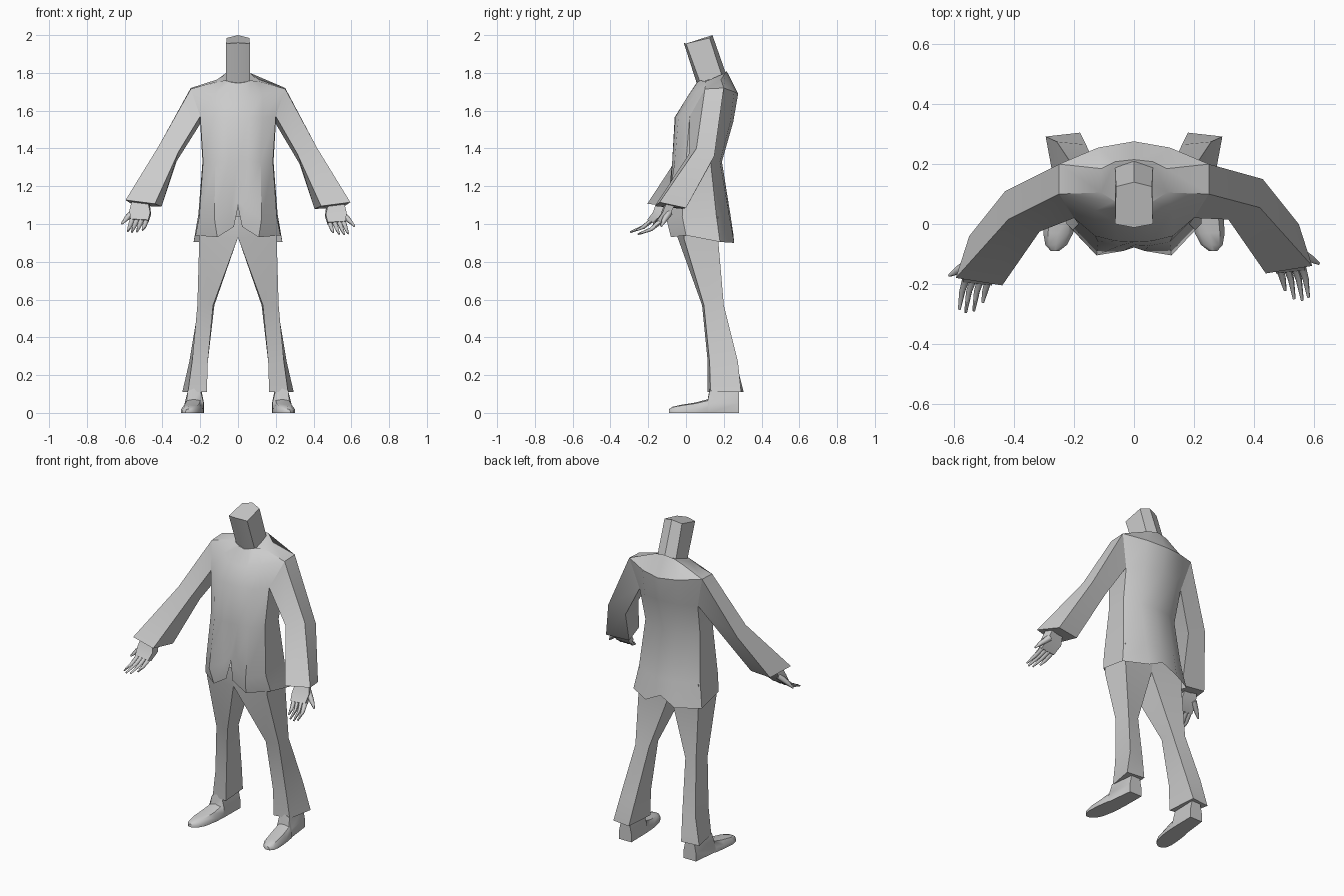
import bpy, bmesh, math
from mathutils import Vector

GREY = bpy.data.materials.new("light grey")
GREY.diffuse_color = (0.6, 0.6, 0.6, 1)


def finish(name, bm, angle=35):
    bmesh.ops.recalc_face_normals(bm, faces=bm.faces)
    me = bpy.data.meshes.new(name)
    bm.to_mesh(me)
    bm.free()
    me.materials.append(GREY)
    ob = bpy.data.objects.new(name, me)
    bpy.context.collection.objects.link(ob)
    bpy.ops.object.select_all(action='DESELECT')
    ob.select_set(True)
    bpy.context.view_layer.objects.active = ob
    bpy.ops.object.shade_smooth_by_angle(angle=math.radians(angle))
    return ob


def loft(bm, rings, start=True, end=True):
    """Skin a list of equal-length closed rings."""
    vs = [[bm.verts.new(p) for p in r] for r in rings]
    n = len(vs[0])
    for a, b in zip(vs, vs[1:]):
        for i in range(n):
            j = (i + 1) % n
            bm.faces.new((a[i], a[j], b[j], b[i]))
    if start:
        bm.faces.new(vs[0][::-1])
    if end:
        bm.faces.new(vs[-1])


def mirrored(half):
    """Full ring from a half ring that starts and ends on x = 0."""
    return half + [(-x, y, z) for x, y, z in half[-2:0:-1]]


def tube(bm, path, radii, sides=6):
    pts = [Vector(p) for p in path]
    rings = []
    for i, p in enumerate(pts):
        d = (pts[min(i + 1, len(pts) - 1)] - pts[max(i - 1, 0)]).normalized()
        u = d.cross(Vector((1, 0, 0.3))).normalized()
        w = d.cross(u)
        rings.append([p + radii[i] * (math.cos(t) * u + math.sin(t) * w)
                      for t in (2 * math.pi * k / sides for k in range(sides))])
    loft(bm, rings)


# Jacket: half rings run front centre -> side -> back centre, hem to collar
jacket = [
    [(0, -.07, 1.09), (.022, -.085, .985), (.11, -.08, .93), (.225, .0, .94),
     (.235, .18, .905), (.1, .255, .90), (0, .25, .95)],
    [(0, -.078, 1.13), (.035, -.09, 1.08), (.125, -.105, 1.03), (.205, -.02, 1.04),
     (.21, .16, 1.05), (.1, .228, 1.05), (0, .235, 1.05)],
    [(0, -.07, 1.33), (.05, -.073, 1.33), (.12, -.06, 1.33), (.185, .0, 1.33),
     (.188, .13, 1.33), (.1, .18, 1.33), (0, .19, 1.33)],
    [(0, -.06, 1.565), (.06, -.057, 1.565), (.13, -.04, 1.565), (.2, .02, 1.57),
     (.2, .17, 1.53), (.12, .235, 1.54), (0, .25, 1.54)],
    [(0, .0, 1.66), (.06, .005, 1.67), (.13, .045, 1.685), (.25, .10, 1.715),
     (.25, .20, 1.72), (.12, .255, 1.70), (0, .276, 1.69)],
    [(0, .055, 1.745), (.035, .06, 1.75), (.065, .075, 1.76), (.11, .105, 1.755),
     (.11, .185, 1.765), (.063, .208, 1.80), (0, .215, 1.81)],
]
bm = bmesh.new()
loft(bm, [mirrored(r) for r in jacket], start=False)
finish("jacket", bm)

# Neck post leaning forward
neck = [
    [(0, .06, 1.735), (.063, .075, 1.75), (.063, .19, 1.785), (0, .21, 1.80)],
    [(0, -.012, 1.96), (.063, .0, 1.955), (.06, .125, 1.985), (0, .14, 2.0)],
]
bm = bmesh.new()
loft(bm, [mirrored(r) for r in neck])
finish("neck", bm)

# Arm rings: back outer, front outer, front inner, back inner
sleeve = [
    [(.25, .20, 1.72), (.25, .10, 1.715), (.2, .02, 1.57), (.2, .17, 1.53)],
    [(.43, .15, 1.36), (.42, .055, 1.40), (.315, .015, 1.37), (.325, .13, 1.32)],
    [(.55, .0, 1.085), (.595, -.14, 1.115), (.44, -.165, 1.095), (.405, -.02, 1.08)],
]
palm = [
    [(.54, -.05, 1.12), (.56, -.10, 1.12), (.48, -.11, 1.12), (.47, -.06, 1.12)],
    [(.56, -.085, 1.05), (.575, -.125, 1.06), (.465, -.135, 1.05), (.46, -.09, 1.04)],
    [(.57, -.13, 1.0), (.57, -.155, 1.015), (.475, -.165, 1.01), (.475, -.135, .995)],
]
fingers = [  # knuckle x, tip x, tip y, tip z
    (.485, .505, -.222, .955), (.51, .535, -.25, .947),
    (.535, .562, -.255, .945), (.56, .583, -.245, .95)]

# Leg rings: front outer, front inner, back inner, back outer
leg = [
    [(.205, -.01, 1.04), (0, -.05, 1.04), (0, .17, 1.04), (.205, .17, 1.04)],
    [(.205, -.01, .92), (0, -.045, .93), (0, .155, .93), (.205, .17, .92)],
    [(.215, .095, .57), (.132, .085, .57), (.125, .185, .57), (.208, .2, .57)],
    [(.243, .125, .27), (.16, .115, .27), (.16, .265, .27), (.258, .275, .27)],
    [(.265, .13, .11), (.165, .115, .11), (.18, .305, .11), (.295, .292, .11)],
]
shoe = [  # y, centre x, half width, top z
    (.28, .222, .042, .13), (.125, .232, .05, .13), (.115, .235, .052, .072),
    (.05, .242, .055, .055), (-.03, .253, .05, .042), (-.07, .26, .036, .033),
    (-.09, .264, .014, .02)]

for side, label in ((1, "right"), (-1, "left")):
    # the left forearm is held a little further forward
    shift = (0, 0, 0) if side == 1 else (0, -.04, .012)

    def place(p, s=(0, 0, 0)):
        return (side * (p[0] + s[0]), p[1] + s[1], p[2] + s[2])

    # sleeve
    bm = bmesh.new()
    loft(bm, [[place(p, shift if i else (0, 0, 0)) for p in r]
              for i, r in enumerate(sleeve)], start=False)
    finish(label + "_sleeve", bm)

    # hand: palm, four fingers and an outward thumb
    bm = bmesh.new()
    loft(bm, [[place(p, shift) for p in r] for r in palm])
    for kx, tx, ty, tz in fingers:
        path = [(kx, -.14, 1.01), ((kx + tx) / 2 + .002, -.185, .972), (tx, ty, tz)]
        tube(bm, [place(p, shift) for p in path], [.014, .0105, .005])
    thumb = [(.545, -.09, 1.06), (.588, -.115, 1.02), (.617, -.132, .988)]
    tube(bm, [place(p, shift) for p in thumb], [.02, .014, .005])
    finish(label + "_hand", bm, 60)

    # trouser leg
    bm = bmesh.new()
    loft(bm, [[place(p) for p in r] for r in leg])
    finish(label + "_trouser_leg", bm)

    # shoe
    bm = bmesh.new()
    rings = []
    for y, c, w, t in shoe:
        prof = [(-w, 0), (-w, .4 * t), (-.68 * w, .9 * t), (0, t),
                (.68 * w, .9 * t), (w, .4 * t), (w, 0)]
        rings.append([place((c + dx, y, z)) for dx, z in prof])
    loft(bm, rings)
    finish(label + "_shoe", bm, 45)
